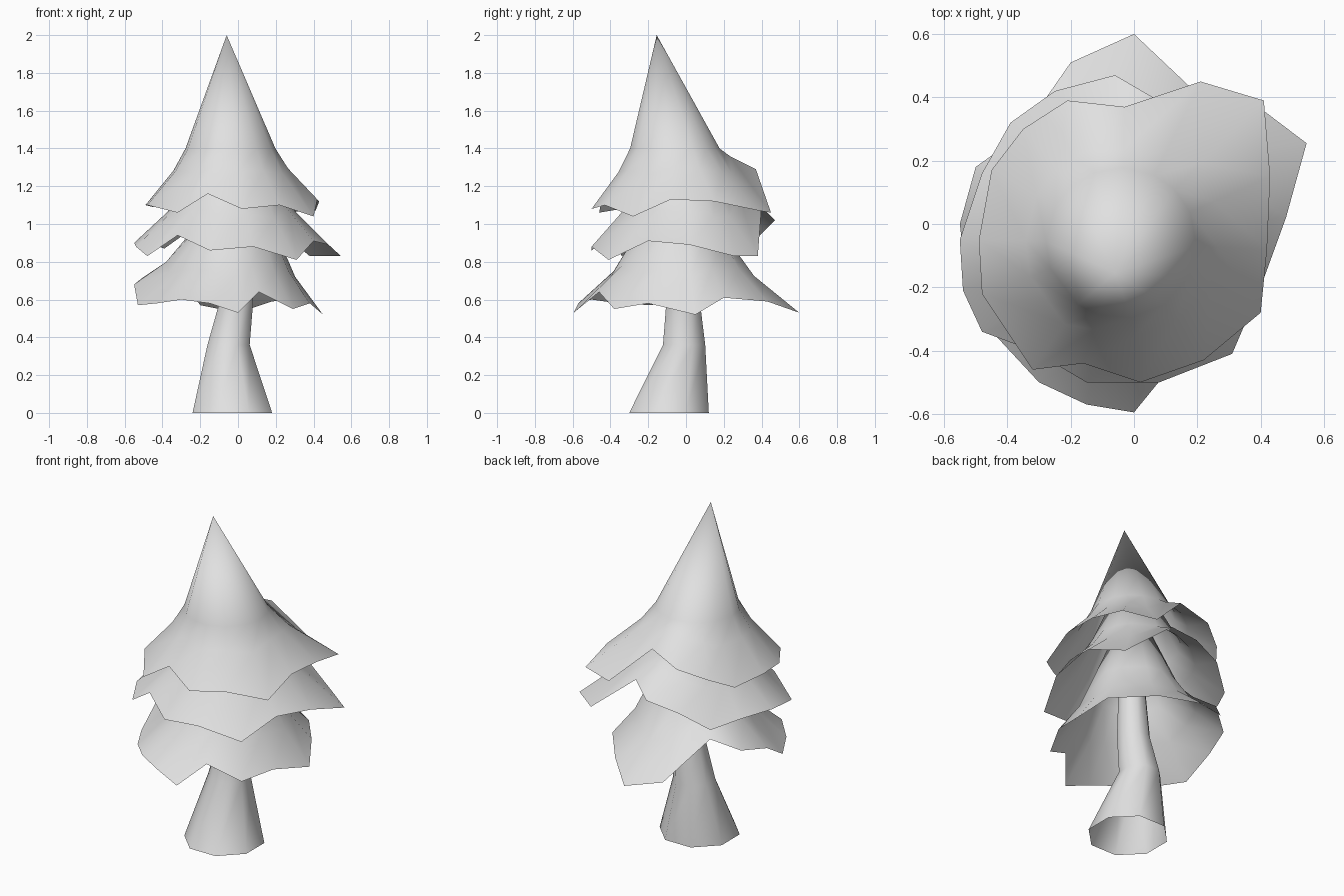
import bpy
import bmesh
from math import cos, sin, pi
from mathutils import Vector

cube = bpy.data.objects.get("Cube")
if cube:
    bpy.data.objects.remove(cube)

# One plain grey for the whole tree
grey = bpy.data.materials.new("plain_grey")
grey.use_nodes = True
colour = (0.75, 0.75, 0.75, 1)
grey.diffuse_color = colour
grey.node_tree.nodes["Principled BSDF"].inputs["Base Color"].default_value = colour


def make_object(name, bm):
    """Turn a bmesh into a smooth shaded object."""
    for face in bm.faces:
        face.smooth = True
    mesh = bpy.data.meshes.new(name)
    bm.to_mesh(mesh)
    bm.free()
    mesh.materials.append(grey)
    obj = bpy.data.objects.new(name, mesh)
    bpy.context.scene.collection.objects.link(obj)
    return obj


def bridge(bm, lower, upper):
    """Join two rings of vertices, listed counter-clockwise from above."""
    count = len(lower)
    for i in range(count):
        j = (i + 1) % count
        bm.faces.new((lower[i], lower[j], upper[j], upper[i]))


def make_trunk(name, sections, sides=8):
    """Open bent tube through (centre, radius) sections."""
    bm = bmesh.new()
    rings = []
    for (x, y, z), radius in sections:
        angles = [2 * pi * (i + 0.5) / sides for i in range(sides)]
        rings.append([bm.verts.new((x + radius * cos(a), y + radius * sin(a), z))
                      for a in angles])
    for lower, upper in zip(rings, rings[1:]):
        bridge(bm, lower, upper)
    return make_object(name, bm)


def make_tier(name, apex, neck, radius, spread, drop, rim):
    """Open cone skirt: apex, round neck, flare and ragged rim.

    spread and drop place the flare between neck and rim, outward and down.
    """
    bm = bmesh.new()
    neck = Vector(neck)
    rim_ring, flare_ring, neck_ring = [], [], []
    for point in map(Vector, rim):
        direction = point - neck
        direction.z = 0
        top = neck + direction.normalized() * radius
        flare = top.lerp(point, spread)
        flare.z = top.z + drop * (point.z - top.z)
        rim_ring.append(bm.verts.new(point))
        flare_ring.append(bm.verts.new(flare))
        neck_ring.append(bm.verts.new(top))
    bridge(bm, rim_ring, flare_ring)
    bridge(bm, flare_ring, neck_ring)
    tip = bm.verts.new(apex)
    for i, vert in enumerate(neck_ring):
        bm.faces.new((vert, neck_ring[(i + 1) % len(neck_ring)], tip))
    return make_object(name, bm)


# Bent trunk, wide at the foot
make_trunk("trunk", [((-.03, -.09, 0), .228), ((-.05, -.01, .36), .121),
                     ((-.01, -.015, .58), .097), ((0, -.02, .95), .075)])

# Three overlapping skirts of branches
make_tier("top_branches", (-.06, -.155, 2), (-.04, -.06, 1.4), .238, .3, .39, [
    (.42, -.08, 1.13), (.43, .15, 1.12), (.41, .39, 1.07), (.21, .45, 1.06),
    (-.03, .37, 1.29), (-.21, .39, 1.22), (-.35, .3, 1.16), (-.45, .17, 1.09),
    (-.49, -.05, 1.1), (-.48, -.22, 1.1), (-.32, -.46, 1.06),
    (-.16, -.44, 1.16), (.02, -.5, 1.08), (.22, -.43, 1.1), (.4, -.28, 1.04)])

make_tier("middle_branches", (-.04, -.08, 1.75), (-.03, -.02, 1.19), .25, .33, .42, [
    (.48, .02, .89), (.545, .255, .83), (.38, .38, .83), (.06, .4, 1.09),
    (-.06, .47, 1.02), (-.25, .42, .97), (-.39, .32, .87), (-.48, .16, .9),
    (-.55, -.05, .9), (-.54, -.21, .88), (-.48, -.34, .83), (-.32, -.4, .94),
    (-.15, -.5, .86), (.08, -.5, .88), (.31, -.41, .81), (.4, -.2, .91)])

make_tier("bottom_branches", (-.02, -.04, 1.5), (-.03, -.03, .92), .25, .37, .5, [
    (.45, .05, .52), (.36, .2, .61), (.18, .43, .59), (0, .6, .53),
    (-.2, .51, .57), (-.36, .28, .79), (-.5, .18, .72), (-.55, 0, .68),
    (-.53, -.18, .57), (-.43, -.36, .58), (-.3, -.5, .6), (-.15, -.57, .58),
    (0, -.595, .53), (.11, -.46, .64), (.29, -.38, .55), (.38, -.2, .58)])
